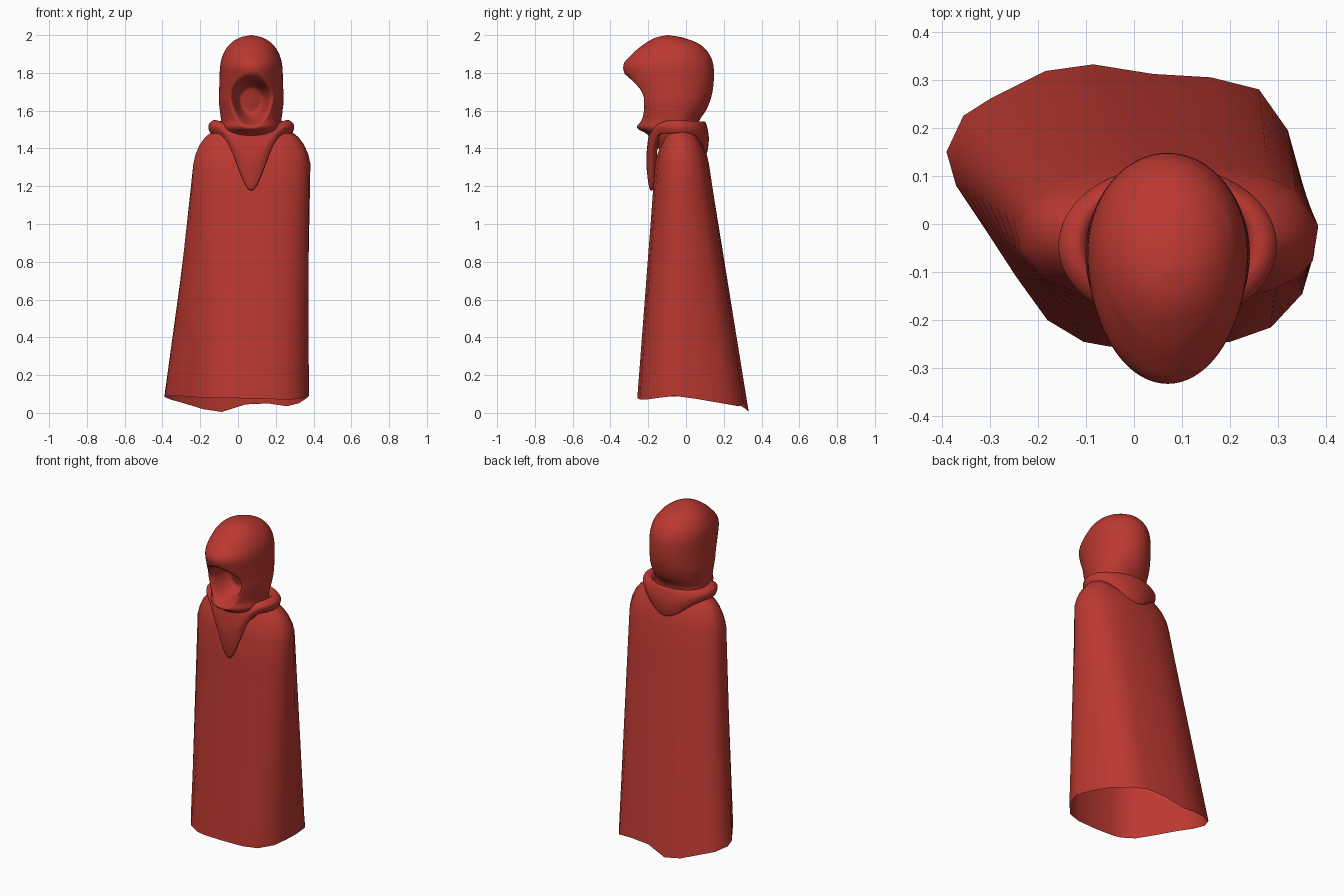
import bpy, math
from mathutils import Vector

if "Cube" in bpy.data.objects:
    bpy.data.objects.remove(bpy.data.objects["Cube"])

CX = 0.07
red = bpy.data.materials.new("red_cloth")
red.diffuse_color = (0.5, 0.04, 0.03, 1)
red.use_nodes = True
red.node_tree.nodes["Principled BSDF"].inputs["Base Color"].default_value = red.diffuse_color


def loft(name, rings, cap=False):
    """Join closed rings of equal length into one smooth surface."""
    n = len(rings[0])
    verts = [p for r in rings for p in r]
    faces = [(i * n + j, i * n + (j + 1) % n, (i + 1) * n + (j + 1) % n, (i + 1) * n + j)
             for i in range(len(rings) - 1) for j in range(n)]
    if cap:
        faces.append(tuple(range(len(verts) - n, len(verts))))
    me = bpy.data.meshes.new(name)
    me.from_pydata(verts, [], faces)
    me.polygons.foreach_set("use_smooth", [True] * len(me.polygons))
    me.materials.append(red)
    ob = bpy.data.objects.new(name, me)
    bpy.context.collection.objects.link(ob)
    return ob


def spline(pts, steps):
    """Catmull-Rom samples through a list of tuples."""
    p = [Vector(q) for q in pts]
    p = [p[0]] + p + [p[-1]]
    out = []
    for i in range(1, len(p) - 2):
        a, b, c, d = p[i - 1:i + 3]
        for k in range(steps):
            t = k / steps
            out.append(0.5 * (2 * b + (c - a) * t + (2 * a - 5 * b + 4 * c - d) * t * t
                              + (3 * b - a - 3 * c + d) * t ** 3))
    return out + [p[-1]]


def smooth(t):
    t = min(max(t, 0), 1)
    return t * t * (3 - 2 * t)


def spow(v, e):
    return math.copysign(abs(v) ** e, v)


# Cloak: uneven hem rising to rounded shoulders, open underneath
hem = [(.375, -.06, .09), (.36, .05, .075), (.32, .195, .05), (.26, .28, .035), (.16, .305, .05),
       (.04, .312, .045), (-.085, .332, .005), (-.185, .318, .02), (-.3, .26, .055),
       (-.355, .225, .07), (-.39, .15, .085), (-.37, .08, .09), (-.31, -.01, .09),
       (-.245, -.11, .085), (-.18, -.2, .08), (-.105, -.245, .078), (-.05, -.255, .078),
       (.07, -.258, .077), (.2, -.245, .072), (.285, -.215, .07), (.35, -.145, .08)]
angles = [math.atan2((y - .03) / .29, x / .38) for x, y, z in hem]


def shoulder_ring(z, hx, front, back):
    cy, hy = (front + back) / 2, (back - front) / 2
    return [Vector((CX + .002 + hx * spow(math.cos(a), .85), cy + hy * spow(math.sin(a), .8), z))
            for a in angles]


top = shoulder_ring(1.32, .312, -.165, .122)
bottom = [Vector(p) for p in hem]
rings = [[b.lerp(t, k / 8) for b, t in zip(bottom, top)] for k in range(9)]
for row in [(1.37, .3, -.152, .11), (1.42, .278, -.135, .09), (1.46, .248, -.118, .07),
            (1.495, .205, -.1, .045), (1.515, .16, -.085, .03), (1.525, .1, -.07, .01)]:
    rings.append(shoulder_ring(*row))
loft("cloak", rings, cap=True)

# Cowl: rolled collar draping to a point in front, shallow dip behind
N = 96
rings = [[] for _ in range(6 * 6 + 1)]
for j in range(N):
    a = 2 * math.pi * j / N
    c, s = math.cos(a), math.sin(a)
    f, b = max(0, -s), max(0, s)
    low = 1.475 - .3 * f ** 8 - .11 * b ** 4
    high = 1.548 - .06 * f ** 3 - .01 * b
    hy = .165
    mid = low * .45 + high * .55
    prof = [(.66, high - .05), (.78, high - .004), (.9, high), (1.0, mid + .01),
            (.985 - .02 * f, low * .75 + high * .25), (.92 - .05 * f ** 8, low + .004),
            (.8 - .1 * f ** 4, low + .02)]
    for i, q in enumerate(spline([(k, z, 0) for k, z in prof], 6)):
        rings[i].append((CX + .226 * q[0] * c, -.045 + hy * q[0] * s, q[1]))
loft("cowl", rings)

# Hood: z, half width, front y, back y, with the face hollow pushed in
rows = [(1.40, .14, -.15, .06), (1.47, .155, -.2, .065), (1.51, .16, -.262, .065),
        (1.55, .16, -.255, .072), (1.6, .166, -.262, .105), (1.65, .171, -.275, .127),
        (1.7, .17, -.288, .14), (1.76, .168, -.312, .147), (1.84, .164, -.332, .145),
        (1.9, .148, -.285, .123), (1.95, .115, -.225, .075), (1.985, .065, -.165, -.01),
        (2.0, .002, -.1, -.096)]
rings = []
for z, hx, front, back in spline([Vector(r) for r in rows], 5):
    ring = []
    for j in range(128):
        a = 2 * math.pi * j / 128
        cy = max(min(-.06, back), front) if z < 1.93 else (front + back) / 2
        x = hx * math.cos(a)
        y = cy + math.sin(a) * ((back - cy) if math.sin(a) > 0 else (cy - front))
        if math.sin(a) < 0:
            dz = z - 1.665
            v = dz / .118 if dz > 0 else dz / .15
            w = .108 * (1 - .15 * max(0, -v))
            r = math.hypot(x / w, v)
            y += .16 * smooth((1.08 - r) / .6)
        ring.append((CX + x, y, z))
    rings.append(ring)
loft("hood", rings, cap=True)
